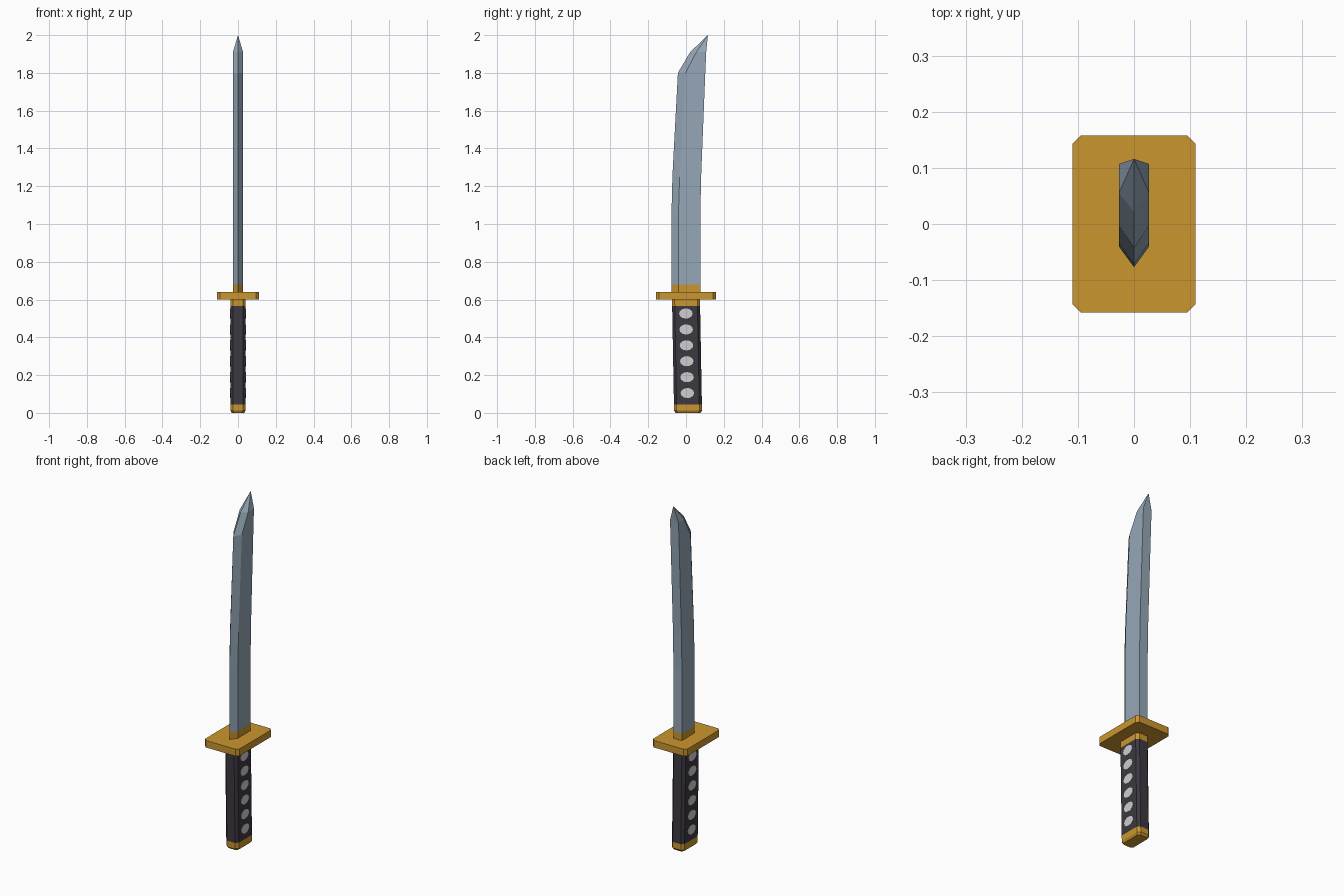
import bpy, bmesh, math
from mathutils import Matrix

if "Cube" in bpy.data.objects:
    bpy.data.objects.remove(bpy.data.objects["Cube"])


def material(name, rgb):
    m = bpy.data.materials.new(name)
    m.diffuse_color = (*rgb, 1)
    m.use_nodes = True
    m.node_tree.nodes["Principled BSDF"].inputs["Base Color"].default_value = m.diffuse_color
    return m


STEEL = material("blue_steel", (0.30, 0.39, 0.47))
GOLD = material("gold", (0.60, 0.305, 0.028))
WRAP = material("dark_wrap", (0.047, 0.040, 0.054))
PALE = material("pale_grey", (0.62, 0.62, 0.62))


def finish(bm, name, mat):
    bmesh.ops.recalc_face_normals(bm, faces=bm.faces)
    me = bpy.data.meshes.new(name)
    bm.to_mesh(me)
    bm.free()
    me.materials.append(mat)
    ob = bpy.data.objects.new(name, me)
    bpy.context.collection.objects.link(ob)
    return ob


def loft(name, rings, mat, tip=None):
    """Skin equal-length rings of 3D points, capped or closed to a tip."""
    bm = bmesh.new()
    vs = [[bm.verts.new(p) for p in r] for r in rings]
    n = len(vs[0])
    for a, b in zip(vs, vs[1:]):
        for i in range(n):
            j = (i + 1) % n
            bm.faces.new((a[i], a[j], b[j], b[i]))
    bm.faces.new(vs[0])
    if tip:
        t = bm.verts.new(tip)
        for i in range(n):
            bm.faces.new((vs[-1][i], vs[-1][(i + 1) % n], t))
    else:
        bm.faces.new(vs[-1])
    return finish(bm, name, mat)


def chamfered(hx, hy, c, z, cy=0.0):
    """Rectangle with cut corners."""
    pts = []
    for sx, sy in ((1, 1), (-1, 1), (-1, -1), (1, -1)):
        a = (sx * hx, cy + sy * (hy - c), z)
        b = (sx * (hx - c), cy + sy * hy, z)
        pts += [a, b] if sx == sy else [b, a]
    return pts


def blade_ring(edge, ridge, back, z, z_edge=None, w=0.027):
    """Sharp front edge, widest at the ridge line, flat spine."""
    return [(0, edge, z if z_edge is None else z_edge), (w, ridge, z),
            (w, back, z), (-w, back, z), (-w, ridge, z)]


def lean(z):
    return 0.011 * (1 - z / 0.6)


# Blade and its collar
loft("blade", [
    blade_ring(-0.077, -0.040, 0.076, 0.68),
    blade_ring(-0.077, -0.040, 0.076, 1.05),
    blade_ring(-0.072, -0.034, 0.080, 1.25),
    blade_ring(-0.043, -0.003, 0.102, 1.80),
    blade_ring(0.022, 0.055, 0.107, 1.91),
], STEEL, tip=(0, 0.116, 2.0))
loft("blade_collar", [blade_ring(-0.077, -0.040, 0.076, z) for z in (0.635, 0.68)], GOLD)

# Guard
loft("guard", [chamfered(0.11, 0.158, 0.015, z) for z in (0.60, 0.64)], GOLD)

# Handle: collar, wrapped grip and pommel, leaning slightly
H = (0.04, 0.074, 0.014)
loft("handle_collar", [chamfered(*H, z, lean(z)) for z in (0.565, 0.602)], GOLD)
loft("grip", [chamfered(*H, z, lean(z)) for z in (0.045, 0.565)], WRAP)
loft("pommel", [chamfered(0.033, 0.066, 0.012, 0, lean(0)),
                chamfered(*H, 0.012, lean(0)),
                chamfered(*H, 0.045, lean(0.045))], GOLD)

# Pale oval spots on both broad sides of the grip
bm = bmesh.new()
for k in range(6):
    z = 0.105 + 0.0842 * k
    for s in (-1, 1):
        m = (Matrix.Translation((s * 0.04, lean(z) - 0.002, z))
             @ Matrix.Diagonal((1, 0.036, 0.027, 1))
             @ Matrix.Rotation(math.pi / 2, 4, 'Y'))
        bmesh.ops.create_cone(bm, cap_ends=True, segments=12, radius1=1,
                              radius2=1, depth=0.003, matrix=m)
finish(bm, "grip_spots", PALE)
